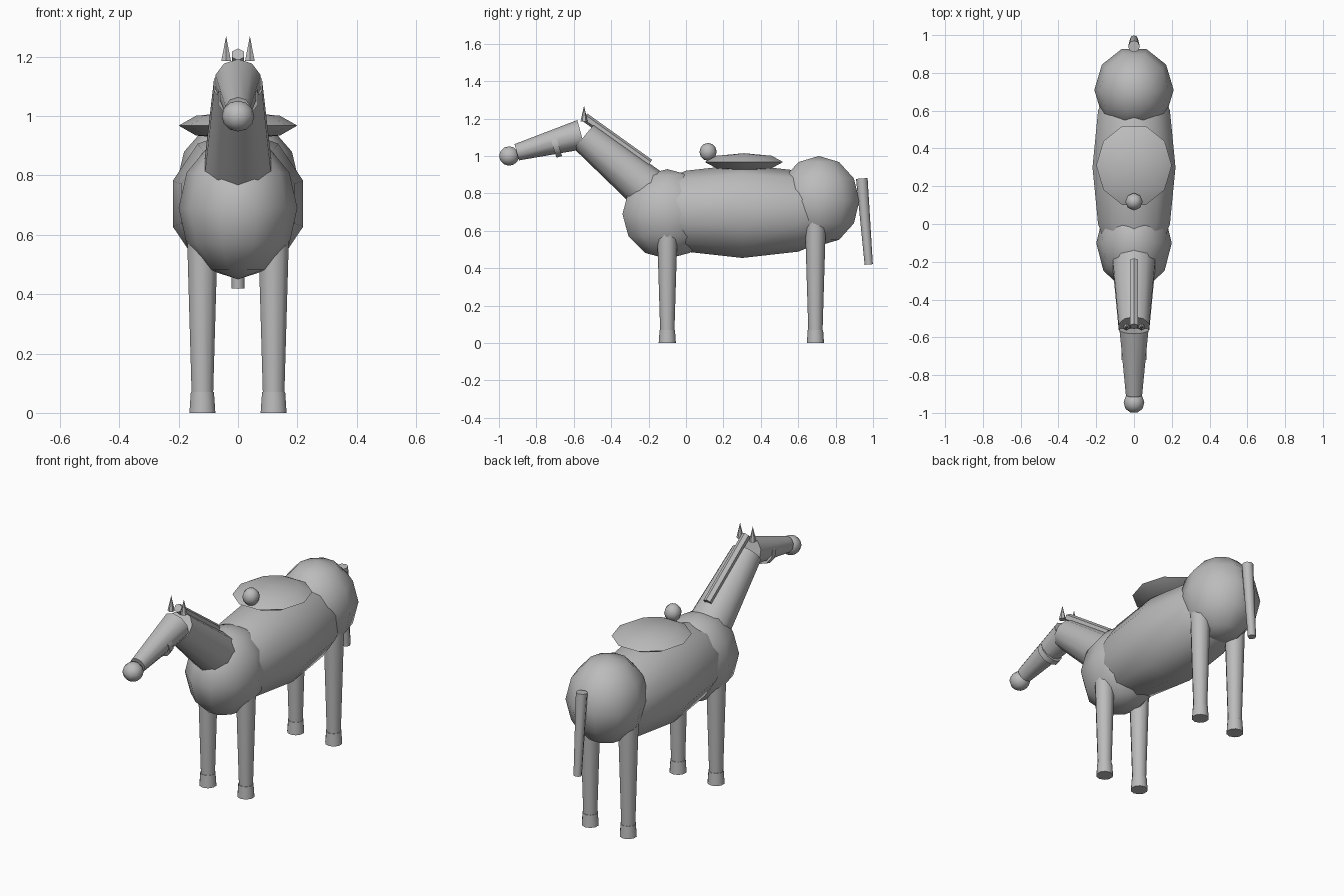
import bpy, bmesh, math
from mathutils import Vector, Matrix

if "Cube" in bpy.data.objects:
    bpy.data.objects.remove(bpy.data.objects["Cube"])

grey = bpy.data.materials.new("plain grey")
grey.diffuse_color = (0.5, 0.5, 0.5, 1)
grey.use_nodes = True
grey.node_tree.nodes["Principled BSDF"].inputs["Base Color"].default_value = grey.diffuse_color


def finish(name, bm):
    bmesh.ops.recalc_face_normals(bm, faces=bm.faces)
    mesh = bpy.data.meshes.new(name)
    bm.to_mesh(mesh)
    bm.free()
    mesh.materials.append(grey)
    ob = bpy.data.objects.new(name, mesh)
    bpy.context.collection.objects.link(ob)
    bpy.ops.object.select_all(action='DESELECT')
    ob.select_set(True)
    bpy.context.view_layer.objects.active = ob
    bpy.ops.object.shade_smooth_by_angle(angle=math.radians(50))
    return ob


def ellipsoid(name, centre, radii, segs=10, rings=6, along_y=False):
    """Low-poly sphere with its poles on z, or on y for the barrel."""
    bm = bmesh.new()
    bmesh.ops.create_uvsphere(bm, u_segments=segs, v_segments=rings, radius=1)
    # turn the first vertex column onto the x axis
    first = max((v for v in bm.verts if abs(v.co.z) < 0.99), key=lambda v: v.co.xy.length)
    turn = -math.atan2(first.co.y, first.co.x)
    mat = Matrix.Rotation(turn, 4, 'Z')
    if along_y:
        mat = Matrix.Rotation(math.pi / 2, 4, 'X') @ Matrix.Rotation(math.pi / 2, 4, 'Z') @ mat
    bm.transform(Matrix.Translation(centre) @ Matrix.Diagonal((*radii, 1)) @ mat)
    return finish(name, bm)


def limb(name, a, b, r1, r2, segs=8):
    """Tapered cylinder from point a to point b."""
    a, b = Vector(a), Vector(b)
    d = b - a
    bm = bmesh.new()
    bmesh.ops.create_cone(bm, cap_ends=True, segments=segs, radius1=r1, radius2=r2, depth=d.length)
    rot = d.to_track_quat('Z', 'Y').to_matrix().to_4x4()
    bm.transform(Matrix.Translation((a + b) / 2) @ rot)
    return finish(name, bm)


# Torso
ellipsoid("barrel", (0, 0.3, 0.705), (0.231, 0.6, 0.25), along_y=True)
ellipsoid("chest", (0, -0.1, 0.69), (0.2, 0.252, 0.24))
ellipsoid("rump", (0, 0.71, 0.76), (0.21, 0.228, 0.24))

# Legs and hooves
for side, x in (("left", 0.12), ("right", -0.12)):
    for end, y in (("front", -0.1), ("rear", 0.692)):
        limb(f"{end}_{side}_leg", (x, y, 0.06), (x, y, 0.65), 0.038, 0.056, 10)
        limb(f"{end}_{side}_hoof", (x, y, 0), (x, y, 0.07), 0.046, 0.041, 10)

# Neck and head
limb("neck", (0, -0.19, 0.81), (0, -0.545, 1.105), 0.12, 0.085, 10)
limb("head", (0, -0.56, 1.115), (0, -0.905, 1.02), 0.08, 0.045, 10)
ellipsoid("muzzle", (0, -0.946, 1.0), (0.055, 0.056, 0.052), 10, 6)
limb("halter_band", (0, -0.683, 1.067), (0, -0.713, 1.058), 0.07, 0.07, 10)

# Mane and ears
limb("mane", (0, -0.195, 0.96), (0, -0.542, 1.208), 0.024, 0.024, 6)
for side, x in (("left", 0.04), ("right", -0.04)):
    limb(f"{side}_ear", (x, -0.545, 1.185), (x, -0.545, 1.27), 0.019, 0.0, 6)

# Saddle and pommel
ellipsoid("saddle", (0, 0.31, 0.968), (0.2, 0.22, 0.047), 10, 4)
ellipsoid("pommel", (0, 0.118, 1.022), (0.046, 0.046, 0.048), 8, 6)

# Tail
limb("tail", (0, 0.977, 0.42), (0, 0.94, 0.88), 0.022, 0.031, 8)
